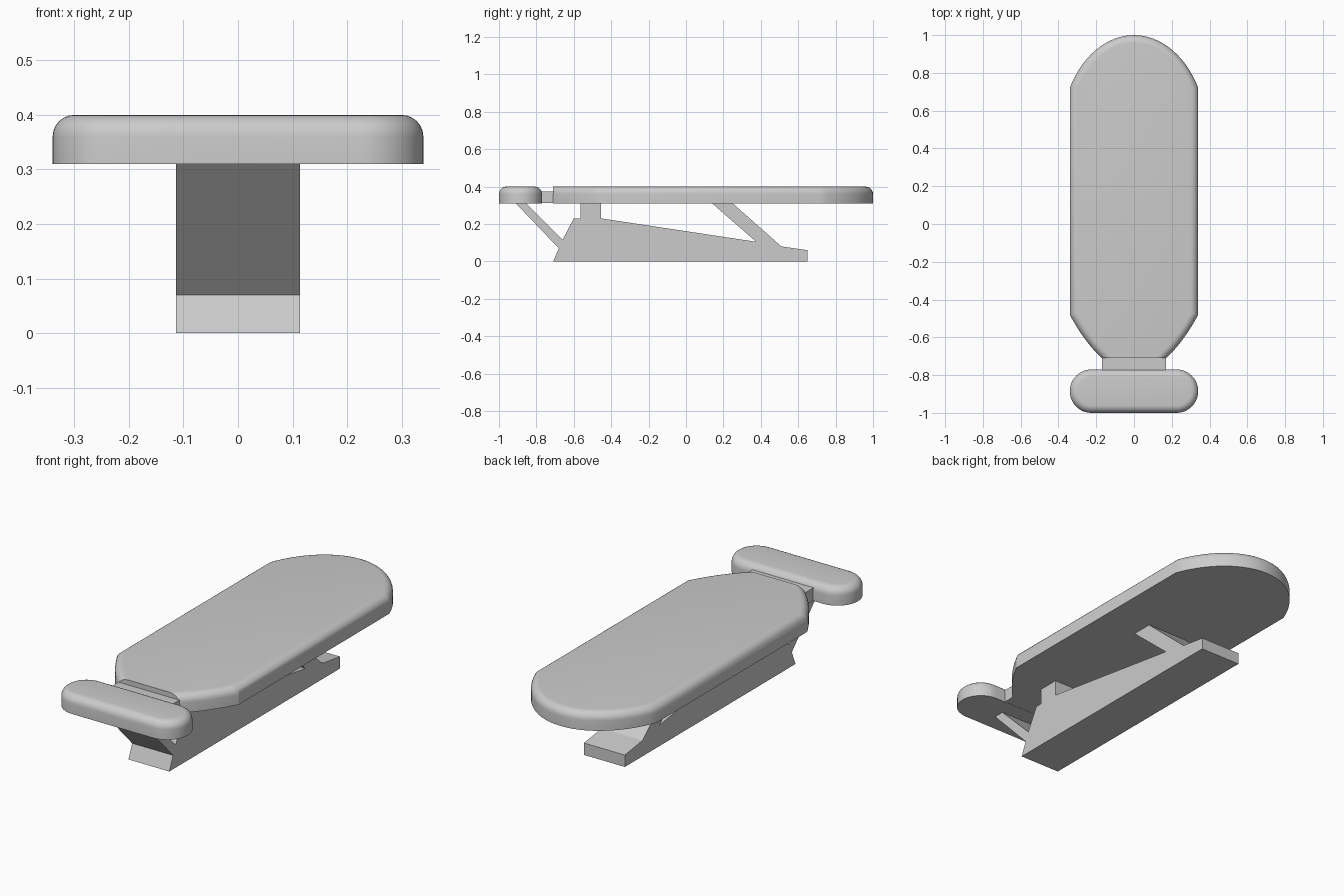
import bpy
import bmesh
import math
from mathutils import Vector

cube = bpy.data.objects.get("Cube")
if cube:
    bpy.data.objects.remove(cube, do_unlink=True)

grey = bpy.data.materials.new("plain grey")
grey.use_nodes = True
colour = (0.6, 0.6, 0.6, 1)
grey.diffuse_color = colour
grey.node_tree.nodes["Principled BSDF"].inputs["Base Color"].default_value = colour

BOTTOM, TOP = 0.31, 0.40


def bezier(a, b, c, d, steps=14):
    """Points on a cubic curve from a to d."""
    a, b, c, d = map(Vector, (a, b, c, d))
    pts = []
    for i in range(steps + 1):
        t = i / steps
        u = 1 - t
        pts.append(a * u**3 + b * 3 * u * u * t + c * 3 * u * t * t + d * t**3)
    return pts


def mirrored(half):
    """Close a +x half outline by mirroring it over x = 0."""
    return half + [Vector((-p.x, p.y)) for p in reversed(half) if p.x > 1e-5]


def prism(name, points, depth, round_edge=None, radius=0.04):
    """Extrude 3D outline points by depth; round the edges picked by round_edge."""
    bm = bmesh.new()
    face = bm.faces.new([bm.verts.new(p) for p in points])
    new = bmesh.ops.extrude_face_region(bm, geom=[face], use_keep_orig=True)["geom"]
    moved = [v for v in new if isinstance(v, bmesh.types.BMVert)]
    bmesh.ops.translate(bm, verts=moved, vec=depth)
    bmesh.ops.recalc_face_normals(bm, faces=bm.faces)
    if round_edge:
        edges = [e for e in bm.edges if round_edge(e)]
        bmesh.ops.bevel(bm, geom=edges, offset=radius, segments=6, profile=0.5,
                        affect='EDGES', clamp_overlap=True)
    mesh = bpy.data.meshes.new(name)
    bm.to_mesh(mesh)
    bm.free()
    mesh.materials.append(grey)
    obj = bpy.data.objects.new(name, mesh)
    bpy.context.collection.objects.link(obj)
    bpy.ops.object.select_all(action='DESELECT')
    obj.select_set(True)
    bpy.context.view_layer.objects.active = obj
    bpy.ops.object.shade_smooth_by_angle(angle=math.radians(25))
    return obj


def cushion(name, outline, round_edge):
    return prism(name, [(p.x, p.y, BOTTOM) for p in outline],
                 (0, 0, TOP - BOTTOM), round_edge)


def on_top(e):
    return all(v.co.z > TOP - 0.001 for v in e.verts)


# Long bench pad: tapered front, rounded rear, square-cut front edge
front_y = -0.71
half = bezier((0.17, front_y), (0.23, -0.655), (0.29, -0.575), (0.34, -0.48))
half += bezier((0.34, 0.72), (0.28, 0.88), (0.15, 1.0), (0, 1.0))
cushion("bench_pad", mirrored(half),
        lambda e: on_top(e) and any(v.co.y > front_y + 0.001 for v in e.verts))

# Headrest: a wide capsule with a rounded top
r = 0.115
half = []
for i in range(25):
    a = math.pi * (i / 24 - 0.5)
    half.append(Vector((0.34 - r + r * math.cos(a), -1 + r + r * math.sin(a))))
cushion("headrest", mirrored(half), on_top)

# Neck plate joining the headrest to the pad
neck = [(-0.17, -0.79), (0.17, -0.79), (0.17, -0.70), (-0.17, -0.70)]
prism("neck_plate", [(x, y, BOTTOM + 0.001) for x, y in neck], (0, 0, 0.064))

# Base with its front strut, post and rear strut, as one side profile (y, z)
side = [(-0.71, 0), (-0.68, 0.07), (-0.91, BOTTOM), (-0.855, BOTTOM),
        (-0.66, 0.115), (-0.60, 0.23), (-0.565, 0.23), (-0.565, BOTTOM),
        (-0.455, BOTTOM), (-0.455, 0.23), (0.375, 0.105), (0.14, BOTTOM),
        (0.25, BOTTOM), (0.51, 0.08), (0.65, 0.06), (0.65, 0)]
w = 0.114
prism("base_frame", [(-w, y, z) for y, z in side], (2 * w, 0, 0))
